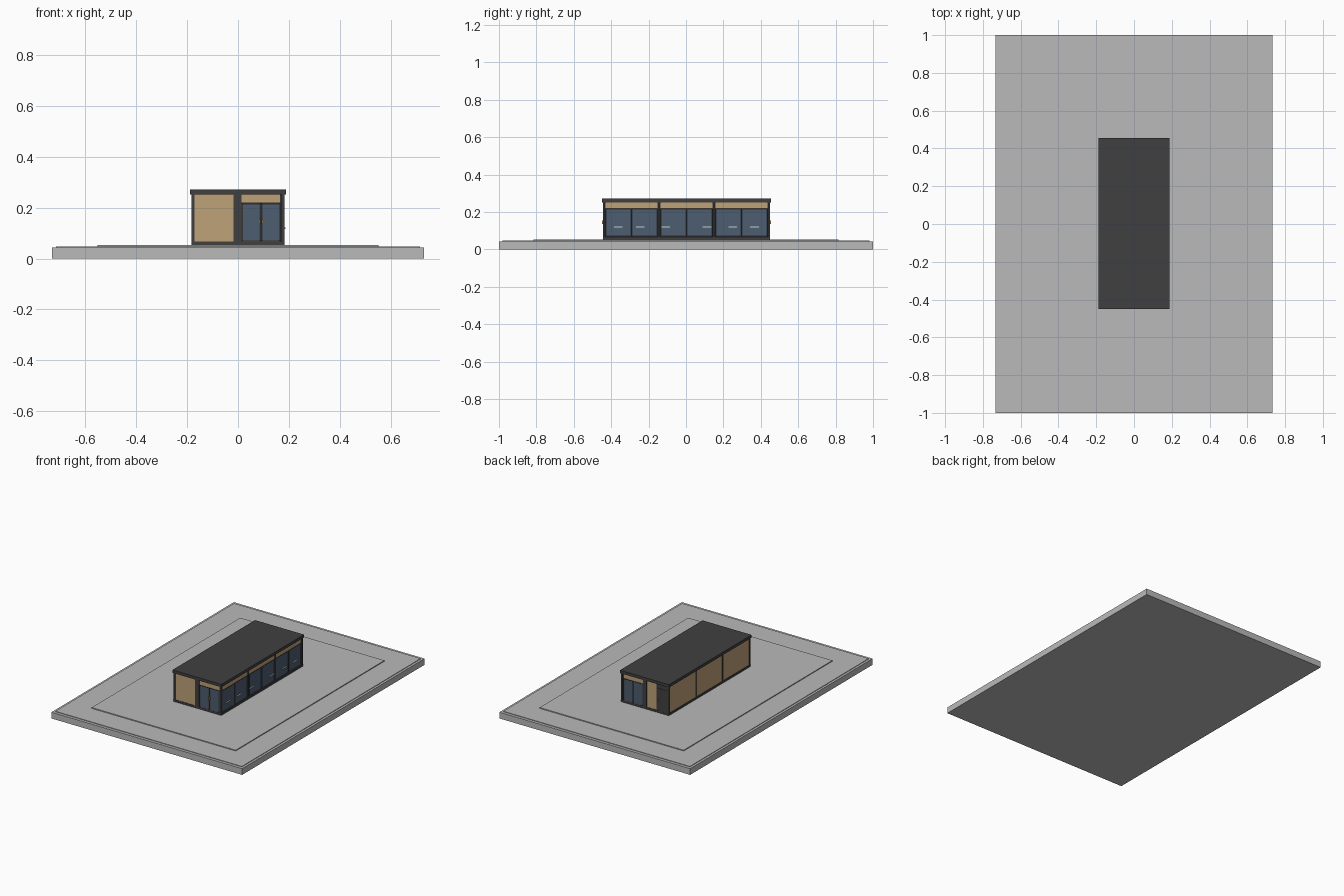
import bpy, bmesh
from mathutils import Vector

cube = bpy.data.objects.get("Cube")
if cube:
    bpy.data.objects.remove(cube, do_unlink=True)


def material(name, r, g, b):
    m = bpy.data.materials.new(name)
    m.use_nodes = True
    m.diffuse_color = (r, g, b, 1)
    m.node_tree.nodes["Principled BSDF"].inputs["Base Color"].default_value = (r, g, b, 1)
    return m


CONCRETE = material("concrete grey", 0.49, 0.49, 0.49)
FRAME = material("charcoal frame", 0.051, 0.051, 0.052)
WOOD = material("timber tan", 0.52, 0.36, 0.19)
GLASS = material("blue grey glass", 0.074, 0.109, 0.165)
STEEL = material("pale steel", 0.6, 0.68, 0.72)
BRASS = material("brass handle", 0.52, 0.33, 0.12)

# Building extents: half width, front and back walls, floor and eaves heights
HX, Y0, Y1 = 0.183, -0.445, 0.450
FLOOR, EAVES = 0.053, 0.252
SILL, HEAD = 0.067, 0.220


def box(name, lo, hi, mat, pane=None, border=0.0):
    """Axis-aligned box; pane = outward direction whose face becomes recessed glass."""
    bm = bmesh.new()
    bmesh.ops.create_cube(bm, size=1)
    lo, hi = Vector(lo), Vector(hi)
    for v in bm.verts:
        v.co = (lo + hi) / 2 + Vector(c * s for c, s in zip(v.co, hi - lo))
    bm.normal_update()
    if pane:
        face = max(bm.faces, key=lambda f: f.normal.dot(pane))
        bmesh.ops.inset_individual(bm, faces=[face], thickness=border)
        bmesh.ops.translate(bm, verts=face.verts, vec=-pane * 0.003)
        face.material_index = 1
    mesh = bpy.data.meshes.new(name)
    bm.to_mesh(mesh)
    bm.free()
    mesh.materials.append(mat)
    if pane:
        mesh.materials.append(GLASS)
    obj = bpy.data.objects.new(name, mesh)
    bpy.context.collection.objects.link(obj)
    return obj


# Wall sides: axis of the outward normal, its sign, and the wall plane
SIDES = {"front": (1, -1, Y0), "back": (1, 1, Y1), "left": (0, 1, HX), "right": (0, -1, -HX)}


def on_wall(side, name, u0, u1, z0, z1, mat, out=0.0, back=-0.02, border=None):
    """Box on a wall, from depth back to depth out, spanning u0..u1 along the wall."""
    axis, sign, plane = SIDES[side]
    a, b = sorted((plane + sign * back, plane + sign * out))
    lo, hi = ((a, u0, z0), (b, u1, z1)) if axis == 0 else ((u0, a, z0), (u1, b, z1))
    normal = Vector((sign, 0, 0) if axis == 0 else (0, sign, 0))
    return box(side + "_" + name, lo, hi, mat, normal if border else None, border or 0)


def panel(side, name, u0, u1, z0=SILL, z1=EAVES):
    on_wall(side, name, u0, u1, z0, z1, WOOD, out=-0.003)


def glazed_pair(side, name, u0, u1, border):
    mid = (u0 + u1) / 2
    panel(side, name + "_transom", u0, u1, HEAD, EAVES)
    for i, (a, b) in enumerate(((u0, mid), (mid, u1))):
        on_wall(side, f"{name}_leaf_{i + 1}", a, b, SILL, HEAD, FRAME, out=-0.001, border=border)


# Stepped plinth
for name, x, y, z0, z1 in (("plinth_base", 0.732, 1.0, 0, 0.043),
                           ("plinth_middle", 0.716, 0.98, 0.043, 0.047),
                           ("plinth_terrace", 0.553, 0.815, 0.047, FLOOR)):
    box(name, (-x, -y, z0), (x, y, z1), CONCRETE)

# Core, floor beam and roof
box("building_core", (-HX + 0.01, Y0 + 0.01, FLOOR), (HX - 0.01, Y1 - 0.01, EAVES), FRAME)
box("floor_beam", (-HX, Y0, FLOOR), (HX, Y1, SILL), FRAME)
box("roof_slab", (-HX - 0.005, Y0 - 0.005, EAVES), (HX + 0.005, Y1 + 0.005, 0.272), FRAME)

# Corner posts
for x in (-HX, HX - 0.012):
    for y in (Y0, Y1 - 0.012):
        box("corner_post", (x, y, SILL), (x + 0.012, y + 0.012, EAVES), FRAME)

# Long sides: three bays, glazed on the left and timber on the right
BAY, MID = 0.294, (Y0 + Y1) / 2
for i in (-1, 0, 1):
    c = MID + i * BAY
    glazed_pair("left", f"bay_{i + 2}", c - 0.139, c + 0.139, 0.005)
    panel("right", f"timber_panel_{i + 2}", c - 0.141, c + 0.141)
for i in (-1, 1):
    c = MID + i * BAY / 2
    for side in ("left", "right"):
        on_wall(side, "bay_post", c - 0.006, c + 0.006, SILL, EAVES, FRAME)

# Pale bar handles on the glazed side, mirrored about the middle
for s in (-1, 1):
    for u in (0.110, 0.247, 0.364):
        c = MID + s * u
        on_wall("left", "bar_handle", c - 0.023, c + 0.023, 0.117, 0.122, STEEL, out=0.003, back=-0.006)

# Front: timber panel, post and double glass doors with brass handles
panel("front", "timber_panel", -0.171, -0.018)
on_wall("front", "centre_post", -0.018, 0.014, SILL, EAVES, FRAME)
glazed_pair("front", "entrance", 0.014, 0.167, 0.009)
for u in (0.086, 0.095):
    on_wall("front", "door_handle", u - 0.003, u + 0.003, 0.136, 0.154, BRASS, out=0.005, back=-0.006)

# Back: glazed doors, timber panel and a solid service door
glazed_pair("back", "window", 0.016, 0.167, 0.009)
on_wall("back", "centre_post", -0.012, 0.016, SILL, EAVES, FRAME)
panel("back", "timber_panel", -0.088, -0.012)
on_wall("back", "door_surround", -0.171, -0.088, SILL, EAVES, FRAME, out=-0.003)
on_wall("back", "service_door", -0.165, -0.094, SILL, HEAD, FRAME, out=-0.001)
on_wall("back", "service_door_handle", -0.104, -0.098, 0.136, 0.154, BRASS, out=0.005, back=-0.006)
